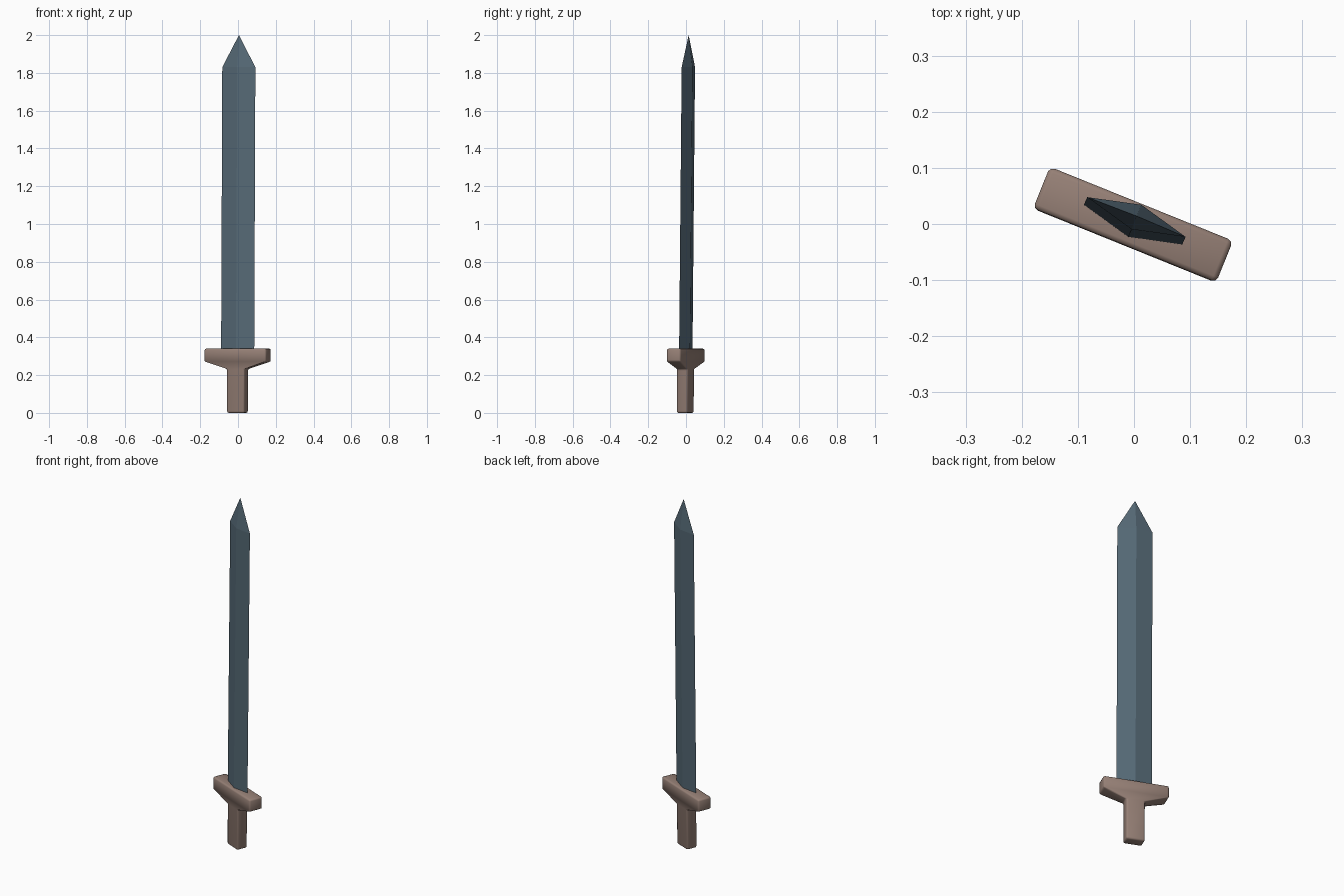
import bpy, bmesh, math

if "Cube" in bpy.data.objects:
    bpy.data.objects.remove(bpy.data.objects["Cube"])

ANG = math.radians(-22)          # whole sword is turned about z
CO, SI = math.cos(ANG), math.sin(ANG)


def material(name, col):
    m = bpy.data.materials.new(name)
    m.diffuse_color = (*col, 1)
    m.use_nodes = True
    m.node_tree.nodes["Principled BSDF"].inputs["Base Color"].default_value = m.diffuse_color
    return m


def place(u, v, z):
    """Turn about z and add the slight lean of the sword."""
    return (u * CO - v * SI - 0.003 + 0.004 * z,
            u * SI + v * CO - 0.004 + 0.009 * z, z)


def loft(name, rings, mat, tip=None):
    """Skin a list of (z, [(u, v)...]) sections, closed at both ends."""
    bm = bmesh.new()
    rows = [[bm.verts.new(place(u, v, z)) for u, v in pts] for z, pts in rings]
    n = len(rows[0])
    for a, b in zip(rows, rows[1:]):
        for i in range(n):
            j = (i + 1) % n
            bm.faces.new((a[i], a[j], b[j], b[i]))
    bm.faces.new(rows[0][::-1])
    if tip:
        t = bm.verts.new(place(0, 0, tip))
        for i in range(n):
            bm.faces.new((rows[-1][i], rows[-1][(i + 1) % n], t))
    else:
        bm.faces.new(rows[-1])
    bmesh.ops.recalc_face_normals(bm, faces=bm.faces[:])
    me = bpy.data.meshes.new(name)
    bm.to_mesh(me)
    bm.free()
    me.materials.append(mat)
    ob = bpy.data.objects.new(name, me)
    bpy.context.collection.objects.link(ob)
    return ob


def rect(a, b):
    return [(-a, -b), (a, -b), (a, b), (-a, b)]


def diamond(a, b):
    return [(-a, 0), (0, -b), (a, 0), (0, b)]


wood = material("brown grip", (0.305, 0.216, 0.181))
steel = material("blue grey steel", (0.091, 0.141, 0.180))

# Grip and guard: one soft-edged lofted piece
hilt = loft("grip_and_guard", [
    (0.0, rect(0.050, 0.031)),
    (0.232, rect(0.050, 0.032)),
    (0.272, rect(0.176, 0.040)),
    (0.34, rect(0.176, 0.040))], wood)
bev = hilt.modifiers.new("soft_edges", 'BEVEL')
bev.width = 0.009
bev.segments = 2
bev.limit_method = 'ANGLE'
bev.angle_limit = math.radians(25)
for p in hilt.data.polygons:
    p.use_smooth = True

# Blade: flat diamond section with a pointed end
loft("blade", [
    (0.32, diamond(0.0945, 0.0235)),
    (1.83, diamond(0.0945, 0.0235))], steel, tip=2.0)
